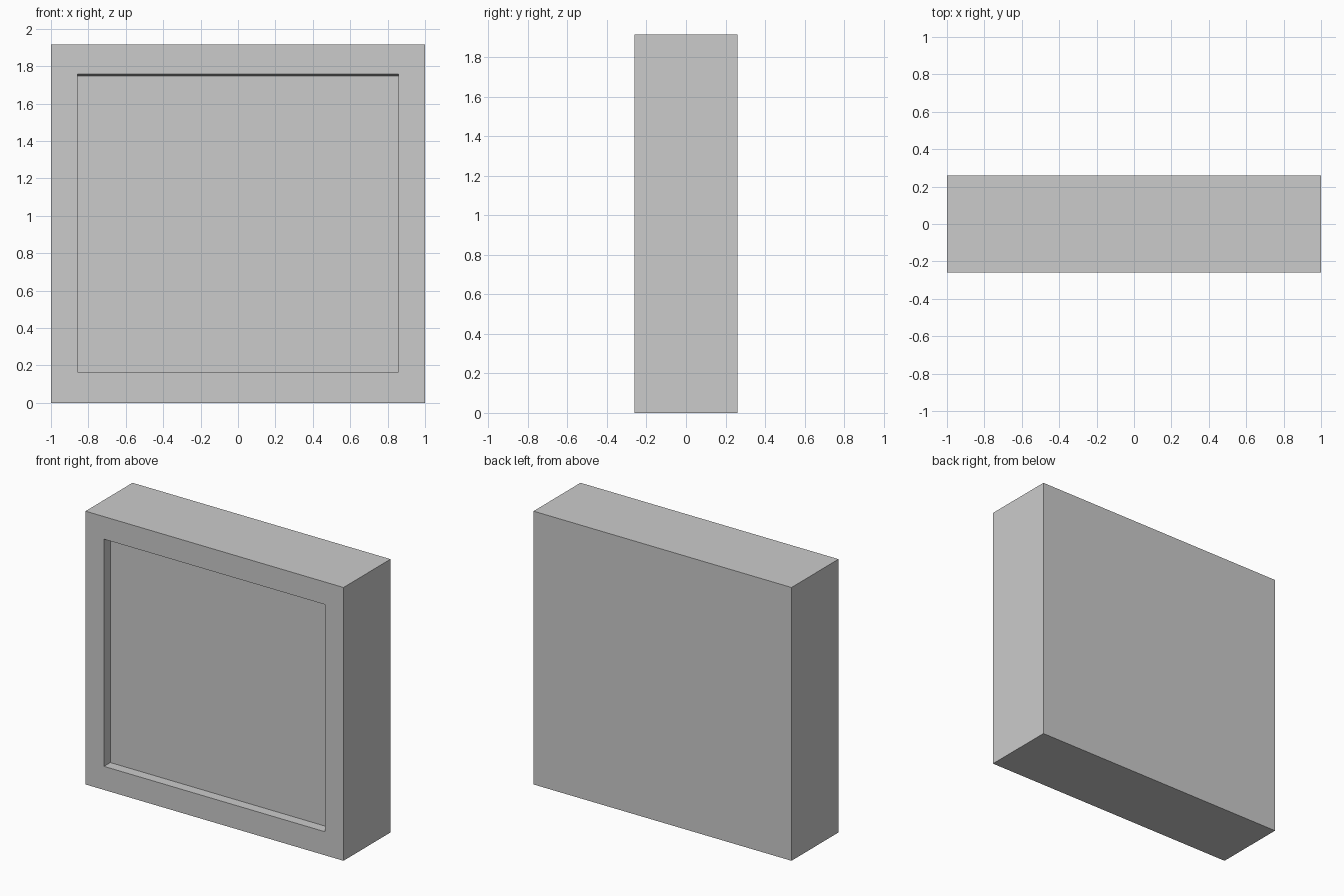
import bpy
import bmesh

old = bpy.data.objects.get("Cube")
if old:
    bpy.data.objects.remove(old, do_unlink=True)

WIDTH, DEPTH, HEIGHT = 2.0, 0.52, 1.915
RECESS_HALF, RECESS_LOW, RECESS_HIGH = 0.857, 0.165, 1.757
RECESS_DEPTH, TOP_SLOPE = 0.07, 0.01

# Plain grey finish
grey = bpy.data.materials.new("light_grey")
grey.use_nodes = True
colour = (0.6, 0.6, 0.6, 1.0)
grey.diffuse_color = colour
grey.node_tree.nodes["Principled BSDF"].inputs["Base Color"].default_value = colour

# Box body
bm = bmesh.new()
bmesh.ops.create_cube(bm, size=1.0)
for v in bm.verts:
    v.co.x *= WIDTH
    v.co.y *= DEPTH
    v.co.z = (v.co.z + 0.5) * HEIGHT


def fit_panel(face, y, high):
    """Move the four corners of a panel face to the recess outline."""
    middle = face.calc_center_median().z
    for v in face.verts:
        v.co.x = RECESS_HALF if v.co.x > 0 else -RECESS_HALF
        v.co.z = high if v.co.z > middle else RECESS_LOW
        v.co.y = y


# Front border, then the shallow recess with a slightly sloping top wall
bm.normal_update()
front = min(bm.faces, key=lambda f: f.normal.y)
bmesh.ops.inset_region(bm, faces=[front], thickness=0.15)
fit_panel(front, -DEPTH / 2, RECESS_HIGH)
bmesh.ops.inset_region(bm, faces=[front], thickness=0.02)
fit_panel(front, -DEPTH / 2 + RECESS_DEPTH, RECESS_HIGH - TOP_SLOPE)
bmesh.ops.recalc_face_normals(bm, faces=bm.faces)

mesh = bpy.data.meshes.new("recessed_box")
bm.to_mesh(mesh)
bm.free()
mesh.materials.append(grey)
box = bpy.data.objects.new("recessed_box", mesh)
bpy.context.collection.objects.link(box)
